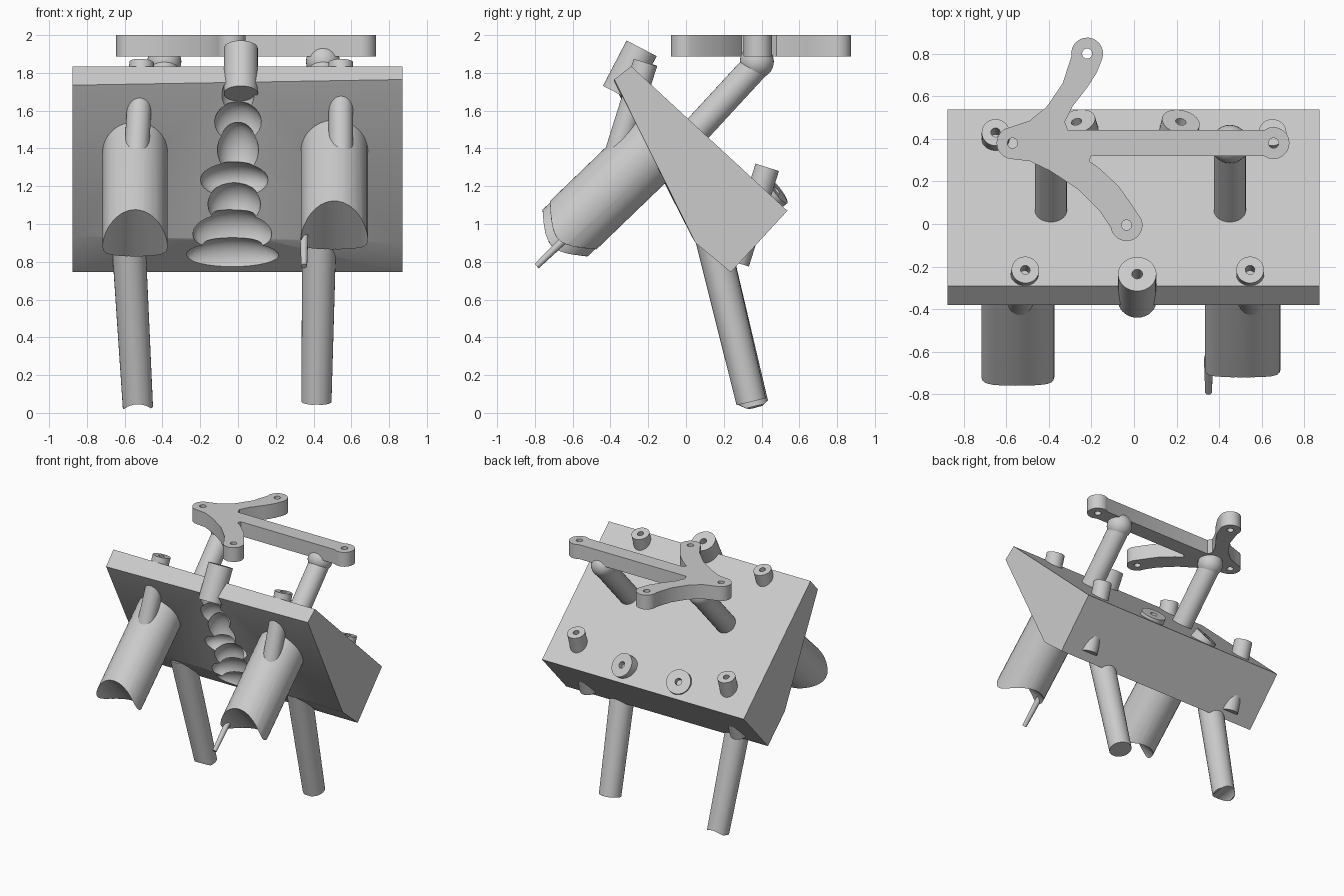
import bpy, bmesh
from math import cos, sin, radians
from mathutils import Vector

cube = bpy.data.objects.get("Cube")
if cube:
    bpy.data.objects.remove(cube, do_unlink=True)

grey = bpy.data.materials.new("light_grey")
grey.use_nodes = True
grey.diffuse_color = (0.6, 0.6, 0.6, 1)
grey.node_tree.nodes["Principled BSDF"].inputs["Base Color"].default_value = (0.6, 0.6, 0.6, 1)


def activate(ob):
    bpy.ops.object.select_all(action='DESELECT')
    ob.select_set(True)
    bpy.context.view_layer.objects.active = ob


def smooth(ob):
    activate(ob)
    bpy.ops.object.shade_smooth_by_angle(angle=radians(35))


def finish(bm, name):
    bmesh.ops.recalc_face_normals(bm, faces=bm.faces)
    mesh = bpy.data.meshes.new(name)
    bm.to_mesh(mesh)
    bm.free()
    ob = bpy.data.objects.new(name, mesh)
    bpy.context.collection.objects.link(ob)
    mesh.materials.append(grey)
    smooth(ob)
    return ob


def rod(name, top, end, r, hole=0.0, r_end=None, sides=32):
    """Cylinder between two points, with an optional blind hole in its top."""
    top, end = Vector(top), Vector(end)
    axis = (end - top).normalized()
    u = axis.orthogonal().normalized()
    v = axis.cross(u)
    rings = [(end, r_end or r), (top, r)]
    if hole:
        rings += [(top, hole), (top + axis * 0.1, hole)]
    bm = bmesh.new()
    loops = []
    for c, rad in rings:
        angles = [radians(360 * i / sides) for i in range(sides)]
        loops.append([bm.verts.new(c + (u * cos(a) + v * sin(a)) * rad) for a in angles])
    for a, b in zip(loops, loops[1:]):
        for i in range(sides):
            j = (i + 1) % sides
            bm.faces.new((a[i], a[j], b[j], b[i]))
    bm.faces.new(loops[0])
    bm.faces.new(loops[-1])
    return finish(bm, name)


def ball(name, centre, scale):
    bm = bmesh.new()
    bmesh.ops.create_uvsphere(bm, u_segments=32, v_segments=16, radius=1)
    bmesh.ops.scale(bm, vec=scale, verts=bm.verts)
    bmesh.ops.translate(bm, vec=centre, verts=bm.verts)
    return finish(bm, name)


def cut(ob, cutter):
    mod = ob.modifiers.new("cut", 'BOOLEAN')
    mod.operation = 'DIFFERENCE'
    mod.solver = 'EXACT'
    mod.object = cutter
    activate(ob)
    bpy.ops.object.modifier_apply(modifier=mod.name)
    bpy.data.objects.remove(cutter, do_unlink=True)


# Wedge block, lofted between two slightly different side profiles
bm = bmesh.new()
ends = []
for x, lip, chin, cy in ((-0.875, 1.735, 0.935, 0.03), (0.87, 1.765, 0.90, 0.05)):
    profile = [(-0.29, 1.835), (-0.38, lip), (cy, chin), (0.237, 0.745), (0.537, 1.07)]
    ends.append([bm.verts.new((x, y, z)) for y, z in profile])
a, b = ends
for i in range(5):
    j = (i + 1) % 5
    bm.faces.new((a[i], a[j], b[j], b[i]))
bm.faces.new(a)
bm.faces.new(b)
block = finish(bm, "wedge_block")

# Carved channel down the middle of the front face
hollows = [(0.0, -0.37, 1.66, 0.09, 0.09, 0.13), (0.0, -0.30, 1.52, 0.13, 0.10, 0.13),
           (0.0, -0.21, 1.38, 0.11, 0.10, 0.16), (-0.02, -0.13, 1.23, 0.18, 0.12, 0.10),
           (-0.02, -0.06, 1.10, 0.14, 0.12, 0.13), (-0.03, 0.03, 0.95, 0.21, 0.11, 0.13),
           (-0.03, 0.12, 0.82, 0.25, 0.09, 0.11)]
for x, y, z, sx, sy, sz in hollows:
    cut(block, ball("channel_cutter", (x, y, z), (sx, sy, sz)))
smooth(block)

# Centre guide tube on the top edge
rod("centre_guide", (0.015, -0.235, 1.93), (0.015, -0.36, 1.69), 0.09, 0.025)

# Pins that run through the block, front and back pairs
tilt = Vector((0, -0.3, -0.954))
for side, xf, xb in (("right", -0.51, -0.65), ("left", 0.545, 0.65)):
    top = Vector((xf, -0.215, 1.855))
    lean = Vector((-0.03 if side == "right" else 0, 0, 0))
    rod(side + "_front_pin", top, top + tilt * 0.56 + lean, 0.065, 0.022)
    top = Vector((xb, 0.43, 1.30))
    rod(side + "_back_pin", top, top + tilt * 0.53, 0.065, 0.022)

# Low bosses near the back edge
for side, x in (("right", -0.27), ("left", 0.22)):
    rod(side + "_boss", (x, 0.48, 1.18), (x * 0.75, 0.25, 1.0), 0.09, 0.025)

# Posts with ball joints, carrying the bracket
for side, x in (("right", -0.39), ("left", 0.45)):
    rod(side + "_post", (x, 0.39, 1.86), (x, 0.03, 1.47), 0.075)
    ball(side + "_post_ball", (x, 0.375, 1.86), (0.09, 0.09, 0.09))

# Legs with scooped feet
for side, top, foot, tip in (("right", (-0.58, 0.14, 0.92), (-0.53, 0.36, 0.03), -0.53),
                             ("left", (0.43, 0.14, 0.92), (0.415, 0.345, 0.06), 0.415)):
    leg = rod(side + "_leg", top, foot, 0.09, r_end=0.08)
    cut(leg, rod("foot_cutter", (tip, 0.1, -0.08), (tip, 0.6, -0.01), 0.1))
    smooth(leg)

# Large front sleeves with saddle shaped ends
down = Vector((0, -0.72, -0.694))
across = Vector((0, -0.694, 0.72))
for side, x, r, reach in (("right", -0.545, 0.172, 0.41), ("left", 0.51, 0.178, 0.35)):
    mid = Vector((x, -0.445, 1.14))
    sleeve = rod(side + "_sleeve", mid - down * 0.48, mid + down * reach, r, sides=36)
    c = mid + down * (reach + 0.06)
    cut(sleeve, rod("saddle_cutter", c - across * 0.4, c + across * 0.4, 0.2))
    smooth(sleeve)
# Thin spur on the inner side of the left sleeve
spur = Vector((0.35, -0.445, 1.11))
rod("sleeve_spur", spur + down * 0.25, spur + down * 0.48, 0.022, r_end=0.016, sides=12)


# Flat bracket with four drilled ends
def arc(c, start, stop, r=0.075, n=14):
    angles = [radians(start + (stop - start) * i / n) for i in range(n + 1)]
    return [(c[0] + r * cos(t), c[1] + r * sin(t)) for t in angles]


bar_end, top_end, hub, low_end = (0.655, 0.38), (-0.22, 0.80), (-0.57, 0.38), (-0.035, -0.005)
outline = arc(bar_end, -125, 125)
outline += [(-0.31, 0.44), (-0.325, 0.48), (-0.29, 0.55), (-0.22, 0.64), (-0.175, 0.71)]
outline += arc(top_end, -20, 190)
outline += [(-0.335, 0.66), (-0.41, 0.55), (-0.49, 0.485)]
outline += arc(hub, 100, 265)
outline += [(-0.49, 0.295), (-0.395, 0.25), (-0.265, 0.165), (-0.16, 0.06)]
outline += arc(low_end, 190, 380)
outline += [(-0.01, 0.09), (-0.07, 0.175), (-0.16, 0.26), (-0.21, 0.295), (-0.20, 0.32)]

curve = bpy.data.curves.new("bracket", 'CURVE')
curve.dimensions = '2D'
curve.fill_mode = 'BOTH'
curve.extrude = 0.056
for pts in [outline] + [arc(c, 0, 337.5, 0.024, 15) for c in (bar_end, top_end, hub, low_end)]:
    spline = curve.splines.new('POLY')
    spline.points.add(len(pts) - 1)
    for p, (x, y) in zip(spline.points, pts):
        p.co = (x, y, 0, 1)
    spline.use_cyclic_u = True
bracket = bpy.data.objects.new("bracket", curve)
bracket.location.z = 1.944
bpy.context.collection.objects.link(bracket)
curve.materials.append(grey)
activate(bracket)
bpy.ops.object.convert(target='MESH')
bm = bmesh.new()
bm.from_mesh(bracket.data)
bmesh.ops.remove_doubles(bm, verts=bm.verts, dist=0.0005)
bmesh.ops.recalc_face_normals(bm, faces=bm.faces)
bm.to_mesh(bracket.data)
bm.free()
smooth(bracket)
